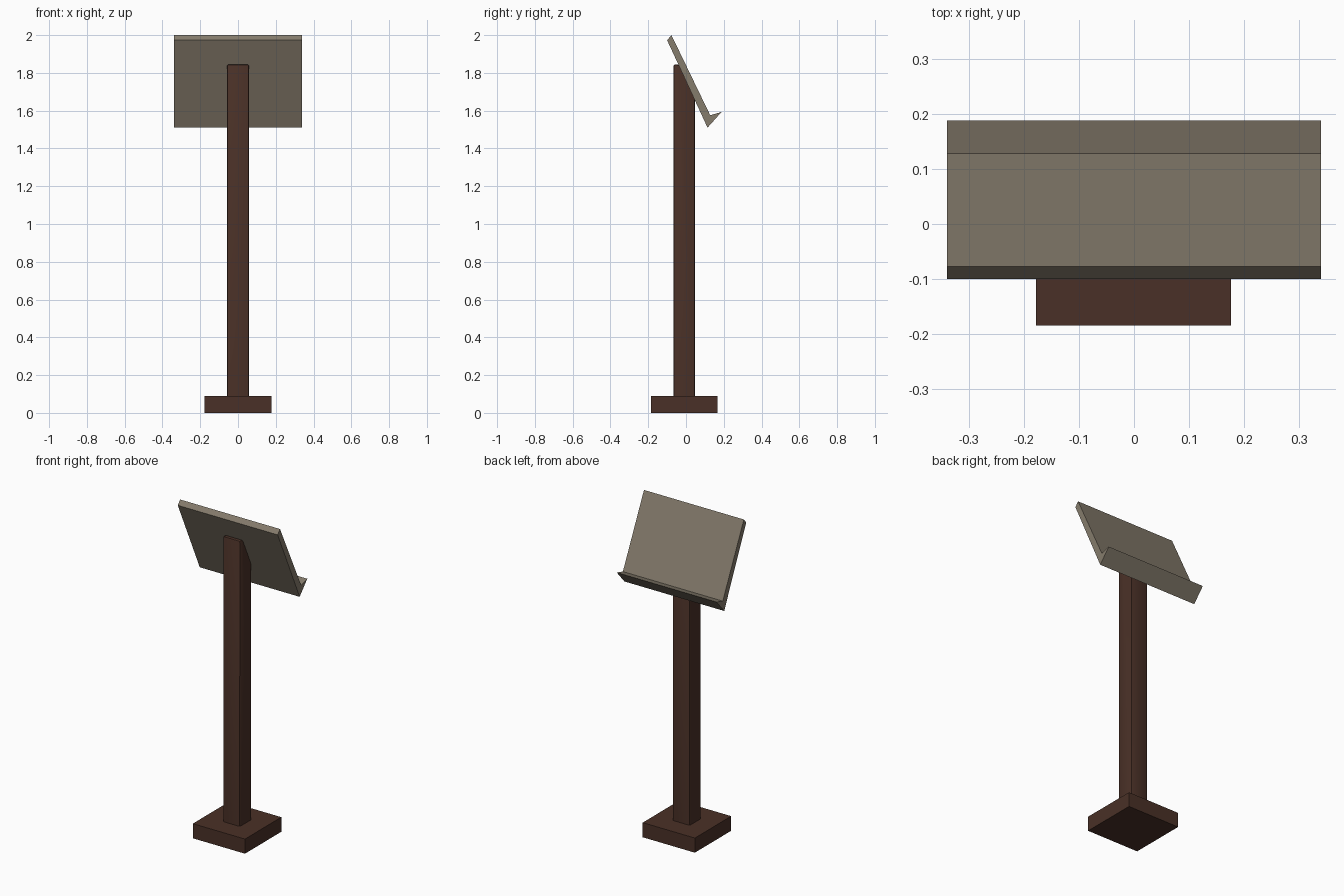
import bpy, bmesh, math

if "Cube" in bpy.data.objects:
    bpy.data.objects.remove(bpy.data.objects["Cube"])


def material(name, rgb):
    m = bpy.data.materials.new(name)
    m.diffuse_color = (*rgb, 1.0)
    m.use_nodes = True
    m.node_tree.nodes["Principled BSDF"].inputs["Base Color"].default_value = m.diffuse_color
    return m


dark_wood = material("dark wood", (0.068, 0.030, 0.020))
taupe = material("taupe board", (0.235, 0.200, 0.150))


def extrude_profile(name, profile, x0, x1, mat, bevel=0.0, edge_rule=None):
    """Extrude a (y, z) profile along x, optionally bevelling chosen edges."""
    bm = bmesh.new()
    face = bm.faces.new([bm.verts.new((x0, y, z)) for y, z in profile])
    res = bmesh.ops.extrude_face_region(bm, geom=[face])
    moved = [v for v in res["geom"] if isinstance(v, bmesh.types.BMVert)]
    bmesh.ops.translate(bm, verts=moved, vec=(x1 - x0, 0, 0))
    bmesh.ops.recalc_face_normals(bm, faces=bm.faces)
    if bevel:
        edges = [e for e in bm.edges if edge_rule(e)]
        bmesh.ops.bevel(bm, geom=edges, offset=bevel, segments=2,
                        profile=0.5, affect='EDGES')
    mesh = bpy.data.meshes.new(name)
    bm.to_mesh(mesh)
    bm.free()
    mesh.materials.append(mat)
    ob = bpy.data.objects.new(name, mesh)
    bpy.context.collection.objects.link(ob)
    bpy.context.view_layer.objects.active = ob
    ob.select_set(True)
    bpy.ops.object.shade_smooth_by_angle(angle=math.radians(35))
    ob.select_set(False)
    return ob


# square foot block
extrude_profile("base", [(-0.185, 0), (0.168, 0), (0.168, 0.09), (-0.185, 0.09)],
                -0.178, 0.177, dark_wood)


# post with softened corners, its top cut to carry the sloping board
def post_edge(e):
    a, b = (v.co for v in e.verts)
    upright = abs(a.x - b.x) < 1e-4 and abs(a.y - b.y) < 1e-4
    front_top = min(a.z, b.z) > 1.835
    return upright or front_top


extrude_profile("post", [(-0.066, 0.08), (0.048, 0.08), (0.048, 1.665),
                         (-0.034, 1.842), (-0.066, 1.846)],
                -0.059, 0.059, dark_wood, 0.010, post_edge)

# sloping reading board with the book ledge along its lower edge
extrude_profile("reading_board", [(-0.100, 1.973), (0.114, 1.510), (0.188, 1.593),
                                  (0.128, 1.576), (-0.077, 2.0)],
                -0.34, 0.34, taupe)
